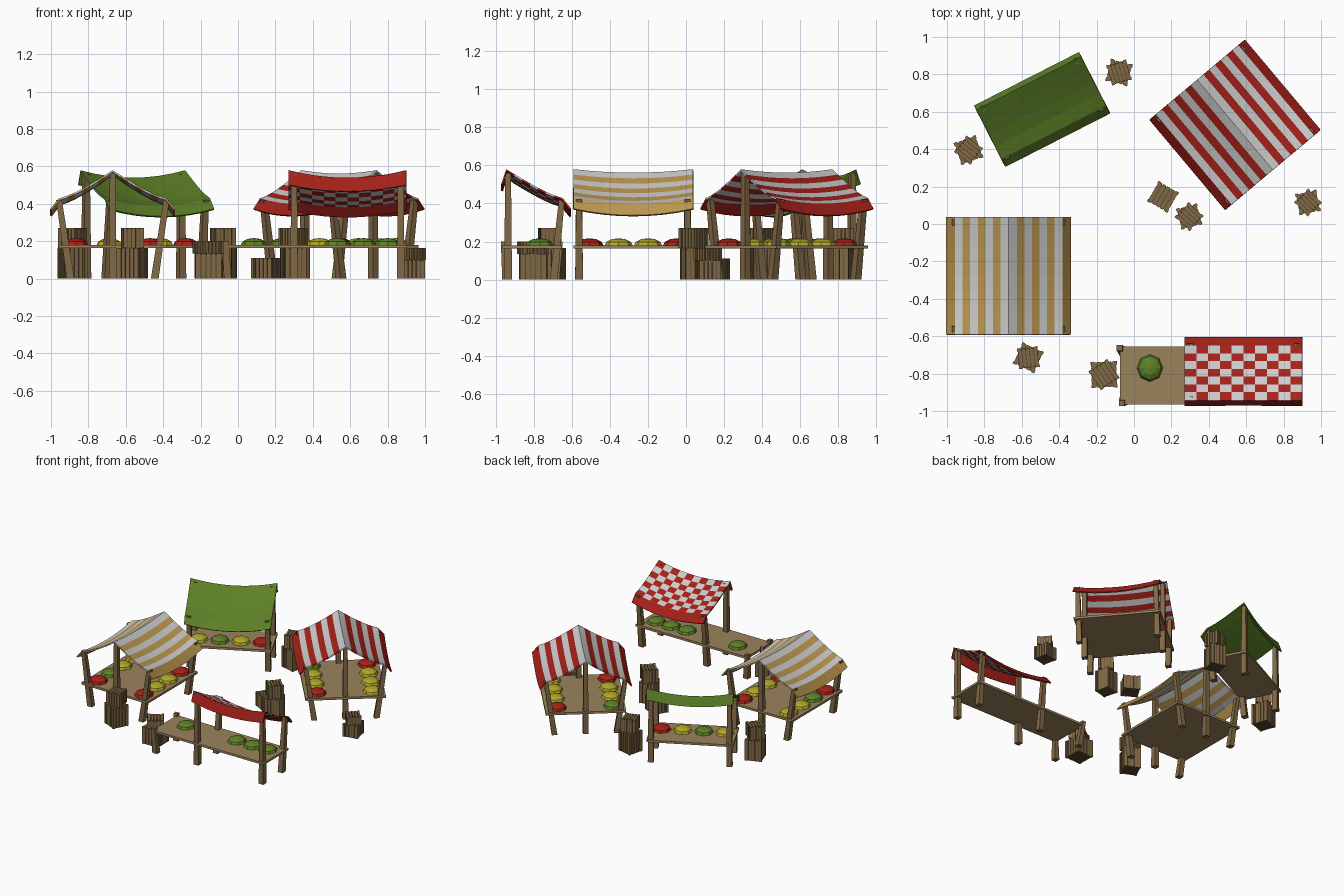
import bpy, bmesh, math
from mathutils import Matrix, Vector

if "Cube" in bpy.data.objects:
    bpy.data.objects.remove(bpy.data.objects["Cube"])


def mat(name, r, g, b):
    m = bpy.data.materials.new(name)
    m.diffuse_color = (r, g, b, 1)
    m.use_nodes = True
    m.node_tree.nodes["Principled BSDF"].inputs["Base Color"].default_value = m.diffuse_color
    return m


WOOD = mat("table_wood", .33, .23, .11)
POST = mat("post_wood", .22, .14, .06)
DARK = mat("dark_wood", .09, .055, .025)
RED = mat("red", .38, .015, .01)
WHITE = mat("white", .58, .58, .58)
TAN = mat("tan", .50, .31, .08)
GREEN = mat("green", .11, .22, .02)
YELLOW = mat("yellow", .43, .39, .02)
FRUIT = {"R": RED, "Y": YELLOW, "G": GREEN}


def make(name, bm, mats, M):
    bmesh.ops.recalc_face_normals(bm, faces=bm.faces)
    me = bpy.data.meshes.new(name)
    bm.to_mesh(me)
    bm.free()
    for m in mats:
        me.materials.append(m)
    ob = bpy.data.objects.new(name, me)
    ob.matrix_world = M
    bpy.context.collection.objects.link(ob)
    return ob


def place(x, y, deg=0, z=0):
    return Matrix.Translation((x, y, z)) @ Matrix.Rotation(math.radians(deg), 4, 'Z')


def add_box(bm, lo, hi, index=0, M=Matrix()):
    lo, hi = Vector(lo), Vector(hi)
    T = M @ Matrix.Translation((lo + hi) / 2) @ Matrix.Diagonal((*(hi - lo), 1))
    verts = bmesh.ops.create_cube(bm, size=1, matrix=T)["verts"]
    for f in {f for v in verts for f in v.link_faces}:
        f.material_index = index


def table(name, lo, hi, M):
    bm = bmesh.new()
    add_box(bm, (*lo, .163), (*hi, .18))
    make(name, bm, [WOOD], M)


# square post, a little thicker at the foot, leaning from foot to head
def post(name, foot, head, M, w=.018):
    bm = bmesh.new()
    rings = []
    for (x, y, z), r in ((foot, w * 1.15), (head, w * .85)):
        rings.append([bm.verts.new((x + a * r, y + b * r, z))
                      for a, b in ((-1, -1), (1, -1), (1, 1), (-1, 1))])
    for i in range(4):
        j = (i + 1) % 4
        bm.faces.new((rings[0][i], rings[0][j], rings[1][j], rings[1][i]))
    bm.faces.new(rings[0])
    bm.faces.new(rings[1])
    make(name, bm, [POST], M)


# low-poly heap of produce
def produce(name, x, y, kind, M):
    bm = bmesh.new()
    bmesh.ops.create_uvsphere(bm, u_segments=8, v_segments=6, radius=1)
    for v in bm.verts:
        v.co = (x + v.co.x * .07, y + v.co.y * .074, .179 + max(v.co.z, 0) * .038)
    bmesh.ops.remove_doubles(bm, verts=bm.verts, dist=.0005)
    make(name, bm, [FRUIT[kind]], M)


# cloth: profile of (across, z, sag) swept along the stall, coloured per cell
def canopy(name, profile, along, cols, mats, colour, M, half=.315):
    bm = bmesh.new()
    grid = []
    for c in range(cols + 1):
        u = 2 * c / cols - 1
        row = []
        for a, z, sag in profile:
            h = z - sag * (1 - u * u)
            row.append(bm.verts.new((a, u * half, h) if along == "y" else (u * half, a, h)))
        grid.append(row)
    for c in range(cols):
        for r in range(len(profile) - 1):
            f = bm.faces.new((grid[c][r], grid[c + 1][r], grid[c + 1][r + 1], grid[c][r + 1]))
            f.material_index = colour(r, c)
    ob = make(name, bm, mats, M)
    s = ob.modifiers.new("thickness", "SOLIDIFY")
    s.thickness = .01
    s.offset = 0


SPOTS = (-.23, -.077, .077, .23)


# gabled stall: striped cloth over a ridge, six posts, two rows of produce
def gable_stall(name, cloth, left, right, M):
    n = 7
    side = [(.285 * i / n, .425 + .15 * (1 - i / n) ** 1.3, .018 + .012 * i / n)
            for i in range(n + 1)] + [(.33, .37, .035)]
    profile = [(-a, z, s) for a, z, s in side[:0:-1]] + side

    def stripe(r, c):
        k = r - (n + 1) if r > n else n - r
        return 0 if k == n else k % 2
    canopy(name + "_canopy", profile, "y", 8, [cloth, WHITE],
           lambda r, c: stripe(r, c) if abs(r - n - .5) > n else 1 - stripe(r, c), M)
    table(name + "_table", (-.29, -.315), (.29, .315), M)
    for y in (-.285, .285):
        post(name + "_ridge_post", (0, y, 0), (0, y, .565), M)
        for s in (-1, 1):
            post(name + "_corner_post", (s * .225, y, 0), (s * .287, y, .42), M)
    for x, kinds in ((-.2, left), (.2, right)):
        for y, k in zip(SPOTS, kinds):
            produce(name + "_produce", x, y, k, M)


# lean-to stall: cloth falls from the high side (-y) to the low side (+y)
def lean_stall(name, mats, rows, cols, colour, table_x, goods, M):
    profile = [(-.182, .50, .035), (-.158, .575, .04)]
    for i in range(1, rows + 1):
        t = i / rows
        profile.append((-.158 + .29 * t, .425 + .15 * (1 - t) ** 1.25, .04))
    profile.append((.178, .37, .04))
    canopy(name + "_canopy", profile, "x", cols, mats,
           lambda r, c: 0 if r in (0, rows + 1) else colour(r, c), M)
    table(name + "_table", (table_x, -.18), (.315, .13), M)
    for x in (-.285, .285):
        post(name + "_high_post", (x, -.15, 0), (x, -.15, .56), M)
        post(name + "_low_post", (x, .09, 0), (x, .132, .42), M)
    for x, k in goods:
        produce(name + "_produce", x, .015, k, M)


gable_stall("tan_stall", TAN, "RGYY", "RYYR", place(-.67, -.277))
gable_stall("red_stall", RED, "RYYG", "YYYR", place(.54, .53, 40))
lean_stall("green_stall", [GREEN], 4, 8, lambda r, c: 0, -.315,
           zip(SPOTS, "RYGY"), place(-.49, .61, 207))
D = place(.585, -.785)
lean_stall("checker_stall", [RED, WHITE], 7, 10, lambda r, c: (r + c) % 2, -.66,
           [(-.5, "G"), (-.055, "G"), (.085, "G"), (.215, "G")], D)
post("checker_stall_end_leg", (-.64, -.16, 0), (-.65, -.173, .2), D)
post("checker_stall_end_leg", (-.64, .1, 0), (-.662, .122, .2), D)


# slatted crate: dark core, upright slats, lid boards and corner battens
def add_crate(bm, w, h, M):
    a = w / 2
    add_box(bm, (-a + .006, -a + .006, .002), (a - .006, a - .006, h - .006), 1, M)
    n = 5
    p = w / n
    for k in range(n):
        lo, hi = -a + k * p + .002, -a + (k + 1) * p - .002
        for q in range(4):
            R = M @ Matrix.Rotation(q * math.pi / 2, 4, 'Z')
            add_box(bm, (lo, -a, 0), (hi, -a + .008, h - .004), 0, R)
        add_box(bm, (lo, -a + .003, h - .007), (hi, a - .003, h), 0, M)
    for q in range(4):
        R = M @ Matrix.Rotation(q * math.pi / 2, 4, 'Z')
        add_box(bm, (-a - .003, -a - .003, 0), (-a + .013, -a + .013, h), 0, R)


# x, y, angle, lower width, lower height, upper width, upper height
for x, y, deg, w, h, w2, h2 in (
        (-.08, .81, -15, .115, .165, .105, .105),
        (-.885, .395, 20, .12, .165, .105, .105),
        (.155, .145, -30, .12, .11, 0, 0),
        (.295, .04, 15, .11, .165, .105, .105),
        (.93, .115, 12, .11, .1, .1, .065),
        (-.565, -.715, -25, .12, .165, .105, .105),
        (-.16, -.805, 2, .135, .135, .115, .065)):
    bm = bmesh.new()
    add_crate(bm, w, h, Matrix())
    if w2:
        add_crate(bm, w2, h2, place(0, 0, 32, h))
    make("crate_stack", bm, [POST, DARK], place(x, y, deg))
